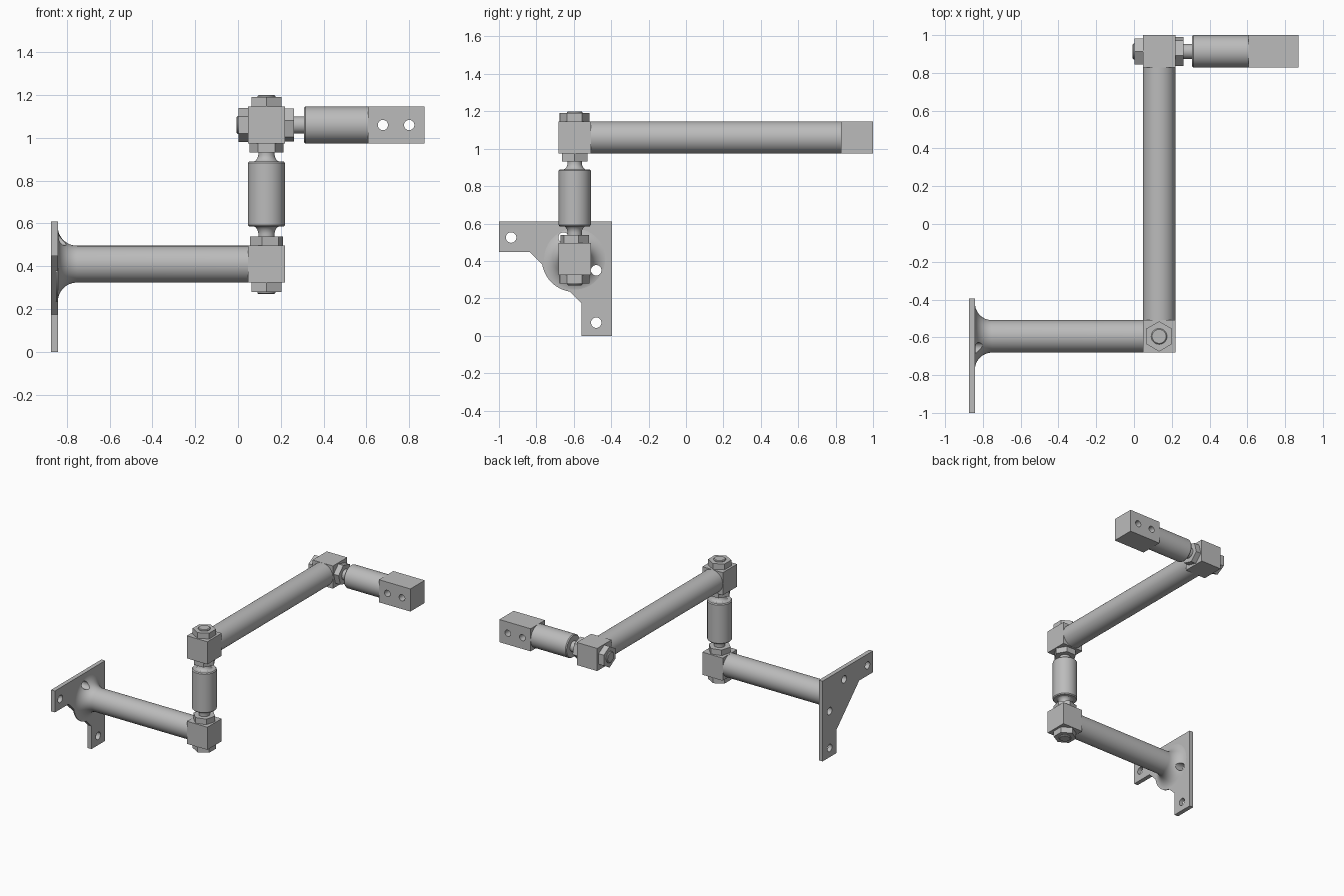
import bpy, bmesh, math
from mathutils import Vector, Matrix

default = bpy.data.objects.get("Cube")
if default:
    bpy.data.objects.remove(default, do_unlink=True)

steel = bpy.data.materials.new("plain_grey_metal")
steel.use_nodes = True
GREY = (0.5, 0.5, 0.5, 1)
steel.diffuse_color = GREY
steel.node_tree.nodes["Principled BSDF"].inputs["Base Color"].default_value = GREY

R = 0.086                       # tube radius and half width of the joint blocks
X, Y, Z = Vector((1, 0, 0)), Vector((0, 1, 0)), Vector((0, 0, 1))
LOWER = Vector((0.133, -0.595, 0.41))
UPPER = Vector((0.133, -0.595, 1.06))
OUTER = Vector((0.133, 0.914, 1.06))


def finish(name, bm):
    bmesh.ops.recalc_face_normals(bm, faces=bm.faces)
    mesh = bpy.data.meshes.new(name)
    bm.to_mesh(mesh)
    bm.free()
    mesh.materials.append(steel)
    obj = bpy.data.objects.new(name, mesh)
    bpy.context.collection.objects.link(obj)
    return obj


def activate(obj):
    bpy.ops.object.select_all(action='DESELECT')
    obj.select_set(True)
    bpy.context.view_layer.objects.active = obj


def smooth(obj):
    activate(obj)
    bpy.ops.object.shade_smooth_by_angle(angle=math.radians(30))
    return obj


def lathe(name, profile, origin, axis, sides=64, turn=0):
    """Turn (offset along axis, radius) pairs into a capped solid."""
    bm = bmesh.new()
    rings = []
    for h, r in profile:
        angles = [turn + math.tau * i / sides for i in range(sides)]
        rings.append([bm.verts.new((r * math.cos(a), r * math.sin(a), h)) for a in angles])
    for low, high in zip(rings, rings[1:]):
        for i in range(sides):
            j = (i + 1) % sides
            bm.faces.new((low[i], low[j], high[j], high[i]))
    bm.faces.new(rings[0])
    bm.faces.new(rings[-1])
    rot = Z.rotation_difference(axis).to_matrix().to_4x4()
    bmesh.ops.transform(bm, matrix=Matrix.Translation(origin) @ rot, verts=bm.verts)
    return smooth(finish(name, bm))


def box(name, centre, size):
    bm = bmesh.new()
    bmesh.ops.create_cube(bm, size=1)
    bmesh.ops.scale(bm, vec=size, verts=bm.verts)
    bmesh.ops.translate(bm, vec=centre, verts=bm.verts)
    return finish(name, bm)


def drill(obj, centre, axis, radius, depth):
    cutter = lathe("drill_cutter", [(-depth, radius), (depth, radius)], centre, axis, 32)
    cutter.hide_render = True
    mod = obj.modifiers.new("hole", 'BOOLEAN')
    mod.operation, mod.solver, mod.object = 'DIFFERENCE', 'EXACT', cutter
    activate(obj)
    bpy.ops.object.modifier_apply(modifier=mod.name)
    bpy.data.objects.remove(cutter, do_unlink=True)


def fillet(start, end, r_neck, r_wide, steps=10):
    """Concave quarter curve from the wide end at start to the neck at end."""
    pts = []
    for i in range(steps + 1):
        a = math.pi / 2 * i / steps
        pts.append((start + (end - start) * (1 - math.cos(a)),
                    r_wide - (r_wide - r_neck) * math.sin(a)))
    return pts


def bolt_head(name, centre, axis, side, turn):
    lathe(name, [(side * R, 0.08), (side * 0.13, 0.08)], centre, axis, 6, turn)
    lathe(name + "_tip", [(side * 0.12, 0.042), (side * 0.135, 0.042), (side * 0.14, 0.037)],
          centre, axis, 32)


def lock_nut(name, centre, axis, side, turn):
    lathe(name, [(side * R, 0.08), (side * 0.128, 0.08)], centre, axis, 6, turn)


# Wall plate with its L-shaped outline
outline = [(-1, 0.61), (-0.395, 0.61), (-0.395, 0), (-0.56, 0),
           (-0.56, 0.175), (-0.835, 0.447), (-1, 0.447)]
bm = bmesh.new()
face = bm.faces.new([bm.verts.new((-0.873, y, z)) for y, z in outline])
ext = bmesh.ops.extrude_face_region(bm, geom=[face])
bmesh.ops.translate(bm, vec=(0.032, 0, 0),
                    verts=[v for v in ext["geom"] if isinstance(v, bmesh.types.BMVert)])
plate = finish("wall_plate", bm)

# Lower arm, flaring into the plate
flare = fillet(-0.842, -0.752, R, 0.176, 16)
flare_profile = [(-0.85, 0.176)] + flare + [(0.05, R)]
lower_arm = lathe("lower_arm", flare_profile, Vector((0, LOWER.y, LOWER.z)), X)

# Screw holes, mirrored across the plate diagonal
for far in (0.26, 0.54):
    for dy, dz in ((0.085, far), (far, 0.085)):
        spot = Vector((-0.8, -0.395 - dy, 0.61 - dz))
        drill(plate, spot, X, 0.028, 0.2)
        if far < 0.5:
            drill(lower_arm, spot, X, 0.028, 0.2)
smooth(lower_arm)
smooth(plate)

# Joint blocks and upper arm
for name, centre in (("lower_block", LOWER), ("upper_block", UPPER), ("outer_block", OUTER)):
    box(name, centre, (2 * R, 2 * R, 2 * R))
lathe("upper_arm", [(-0.52, R), (0.84, R)], Vector((UPPER.x, 0, UPPER.z)), Y)

# Bolts and nuts on the three joints
QUARTER, SKEW = math.pi / 2, math.radians(15)
bolt_head("lower_bolt", LOWER, Z, -1, QUARTER)
bolt_head("upper_bolt", UPPER, Z, 1, QUARTER)
bolt_head("outer_bolt", OUTER, X, -1, 0)
lock_nut("lower_nut", LOWER, Z, 1, SKEW)
lock_nut("upper_nut", UPPER, Z, -1, 0)
lock_nut("outer_nut", OUTER, X, 1, SKEW)

# Vertical sleeve with necks at both ends
lathe("vertical_sleeve", [(0.585, 0.08), (0.592, R), (0.883, R), (0.89, 0.08)],
      Vector((LOWER.x, LOWER.y, 0)), Z)
for name, start, end, tip in (("lower_neck", 0.588, 0.55, 0.53), ("upper_neck", 0.887, 0.925, 0.94)):
    lathe(name, fillet(start, end, 0.038, 0.068) + [(tip, 0.038)],
          Vector((LOWER.x, LOWER.y, 0)), Z, 48)

# Horizontal sleeve, neck and drilled end block
axis_start = Vector((0, OUTER.y, OUTER.z))
lathe("horizontal_neck", [(0.25, 0.04), (0.32, 0.04)], axis_start, X, 48)
lathe("horizontal_sleeve", [(0.308, 0.081), (0.315, R), (0.61, R)], axis_start, X)
end_block = box("end_block", (0.739, OUTER.y, OUTER.z), (0.264, 2 * R, 2 * R))
for x in (0.677, 0.8):
    drill(end_block, Vector((x, OUTER.y, OUTER.z)), Y, 0.024, 0.2)
smooth(end_block)
